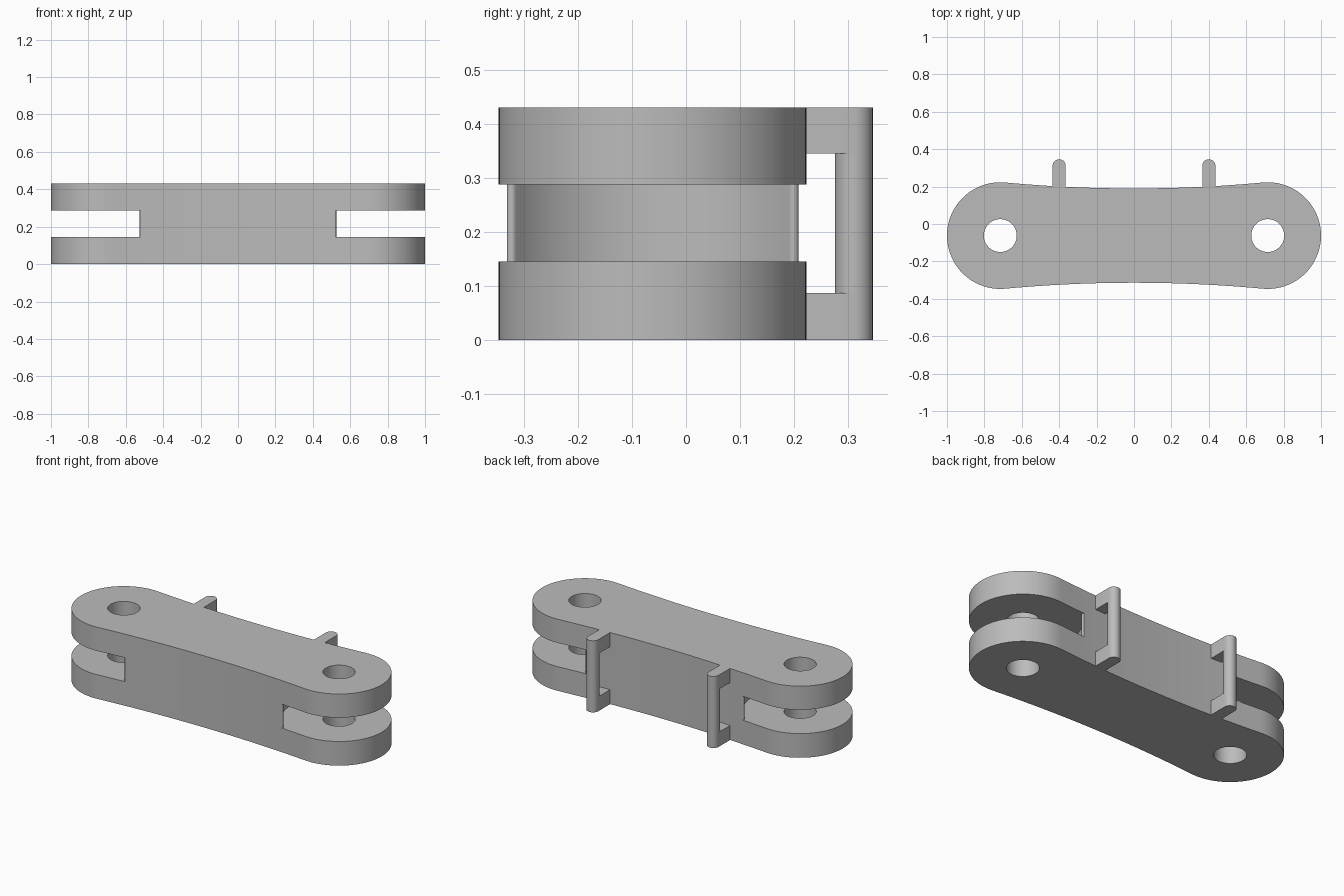
import bpy, bmesh
from math import sin, cos, pi, radians, atan2, hypot, sqrt

cube = bpy.data.objects.get("Cube")
if cube:
    bpy.data.objects.remove(cube, do_unlink=True)

HEIGHT = 0.43
PIN_X, MID_Y = 0.715, -0.062
END_R, HOLE_R, WAIST = 0.285, 0.088, 0.252
SLOT_LOW, SLOT_HIGH = 0.145, 0.288

grey = bpy.data.materials.new("plain grey")
grey.use_nodes = True
GREY = (0.5, 0.5, 0.5, 1)
grey.diffuse_color = GREY
grey.node_tree.nodes["Principled BSDF"].inputs["Base Color"].default_value = GREY


def arc(cx, cy, r, start, end, steps):
    angles = [start + (end - start) * i / steps for i in range(steps + 1)]
    return [(cx + r * cos(a), cy + r * sin(a)) for a in angles]


def prism(name, profile, low, high):
    """Extrude a closed outline between two heights."""
    bm = bmesh.new()
    face = bm.faces.new([bm.verts.new((x, y, low)) for x, y in profile])
    top = bmesh.ops.extrude_face_region(bm, geom=[face])["geom"]
    verts = [v for v in top if isinstance(v, bmesh.types.BMVert)]
    bmesh.ops.translate(bm, verts=verts, vec=(0, 0, high - low))
    bmesh.ops.recalc_face_normals(bm, faces=bm.faces)
    mesh = bpy.data.meshes.new(name)
    bm.to_mesh(mesh)
    bm.free()
    obj = bpy.data.objects.new(name, mesh)
    bpy.context.collection.objects.link(obj)
    mesh.materials.append(grey)
    return obj


def select(obj):
    bpy.ops.object.select_all(action="DESELECT")
    obj.select_set(True)
    bpy.context.view_layer.objects.active = obj


def smooth(obj):
    select(obj)
    bpy.ops.object.shade_smooth_by_angle(angle=radians(30))


def cut(obj, cutter):
    cutter.hide_render = True
    mod = obj.modifiers.new("cut", "BOOLEAN")
    mod.operation, mod.solver, mod.object = "DIFFERENCE", "EXACT", cutter
    select(obj)
    bpy.ops.object.modifier_apply(modifier=mod.name)
    bpy.data.objects.remove(cutter, do_unlink=True)


# Link body: round ends joined by shallow waist curves tangent to them
side_r = (PIN_X**2 + WAIST**2 - END_R**2) / (2 * (END_R - WAIST))
side_y = WAIST + side_r
tangent = atan2(side_y, -PIN_X)
sweep = pi / 2 - atan2(side_y, PIN_X)
right_end = arc(PIN_X, 0, END_R, -tangent, tangent, 48)
top_side = arc(0, side_y, side_r, -pi / 2 + sweep, -pi / 2 - sweep, 24)[1:-1]
half = right_end + top_side
outline = [(x, y + MID_Y) for x, y in half] + [(-x, MID_Y - y) for x, y in half]
body = prism("link_body", outline, 0, HEIGHT)

# Fork slot outline: hollow back wall with small rounded lips
TIP_X, TIP_Y, TIP_R = 0.516, 0.261, 0.0095
dx, dy = TIP_X - PIN_X, TIP_Y
back_r = hypot(dx, dy) - TIP_R
toward = atan2(dy, dx)
upper = arc(PIN_X, 0, back_r, pi, toward, 20)
upper += arc(TIP_X, TIP_Y, TIP_R, toward - pi, pi / 2, 8)[1:]
upper += [(TIP_X, 0.45), (1.2, 0.45)]
slot = upper + [(x, -y) for x, y in reversed(upper[1:])]

for side in (-1, 1):
    cut(body, prism("slot_cutter", [(side * x, y + MID_Y) for x, y in slot],
                    SLOT_LOW, SLOT_HIGH))
    hole = arc(side * PIN_X, MID_Y, HOLE_R, 0, 2 * pi, 48)[:-1]
    cut(body, prism("hole_cutter", hole, -0.1, HEIGHT + 0.1))
smooth(body)

# Rear handles: a round post held by a tab at the top and bottom
POST_X, POST_Y, POST_R = 0.4, 0.311, 0.035
for side, label in ((1, "left"), (-1, "right")):
    x = side * POST_X
    post = arc(x, POST_Y, POST_R, 0, 2 * pi, 32)[:-1]
    tab = arc(x, POST_Y, POST_R, 0, pi, 16)
    tab += [(x - POST_R, 0.198), (x + POST_R, 0.198)]
    smooth(prism(label + "_handle_post", post, 0.087, 0.345))
    smooth(prism(label + "_handle_lower_tab", tab, 0, 0.087))
    smooth(prism(label + "_handle_upper_tab", tab, 0.345, HEIGHT))
